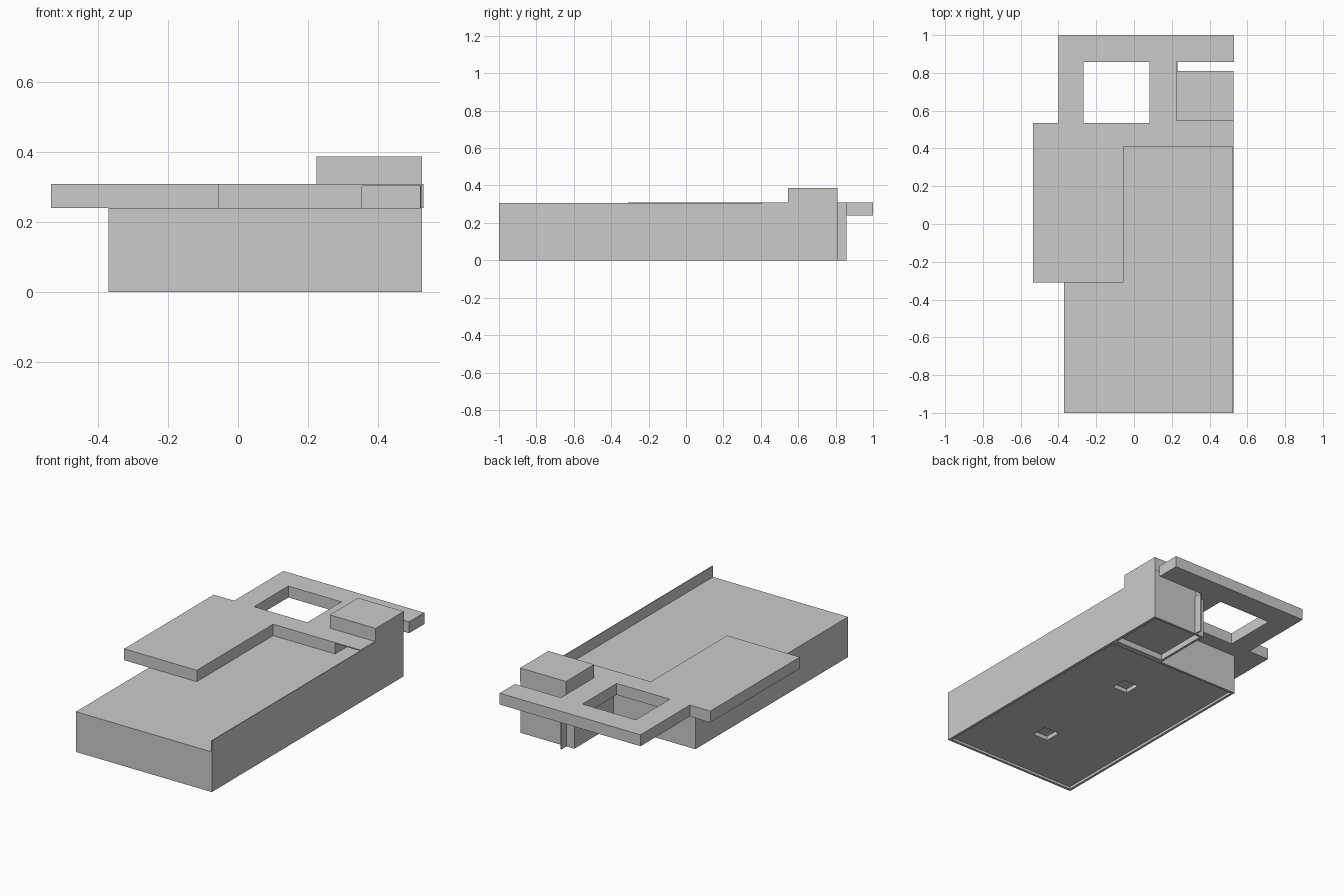
import bpy, bmesh

if "Cube" in bpy.data.objects:
    bpy.data.objects.remove(bpy.data.objects["Cube"])


def prism(name, outline, z0, z1):
    """Extrude a plan outline from z0 up to z1."""
    bm = bmesh.new()
    face = bm.faces.new([bm.verts.new((x, y, z0)) for x, y in outline])
    ext = bmesh.ops.extrude_face_region(bm, geom=[face])
    moved = [g for g in ext["geom"] if isinstance(g, bmesh.types.BMVert)]
    bmesh.ops.translate(bm, vec=(0, 0, z1 - z0), verts=moved)
    bmesh.ops.recalc_face_normals(bm, faces=bm.faces)
    mesh = bpy.data.meshes.new(name)
    bm.to_mesh(mesh)
    bm.free()
    ob = bpy.data.objects.new(name, mesh)
    bpy.context.collection.objects.link(ob)
    return ob


def box(name, x0, x1, y0, y1, z0, z1):
    return prism(name, [(x0, y0), (x1, y0), (x1, y1), (x0, y1)], z0, z1)


def cut(target, cutter):
    mod = target.modifiers.new(cutter.name, "BOOLEAN")
    mod.operation = "DIFFERENCE"
    mod.solver = "EXACT"
    mod.object = cutter
    cutter.hide_render = True
    cutter.hide_set(True)


# Main body with the narrower stair block at the back
body = prism("main_body", [(-.37, -1), (.522, -1), (.522, .81), (.17, .81),
                           (.17, .44), (-.37, .44)], 0, .24)

# Shallow recesses in the underside
cut(body, box("body_recess", -.355, .51, -.985, .425, -.1, .015))
cut(body, box("stair_recess", .185, .51, .46, .795, -.1, .035))
for i, y in enumerate((.08, -.615)):
    cut(body, box(f"underside_pocket_{i + 1}", .08, .18, y - .05, y + .05, -.1, .04))

# Upper slab: terrace, rear strip and rear frame in one outline
slab = prism("upper_slab", [(-.535, -.31), (-.055, -.31), (-.055, .41), (.522, .41),
                            (.522, .81), (.225, .81), (.225, .857), (.53, .857),
                            (.53, 1), (-.4, 1), (-.4, .535), (-.535, .535)], .24, .308)
cut(slab, box("frame_opening", -.268, .083, .535, .857, .1, .5))
cut(slab, box("stair_opening", .355, .521, .3, .78, .2, .302))

# Thin wall along the right side
box("right_wall", .522, .527, -1, .81, 0, .306)

# Raised stair head and the fin behind it
box("stair_head", .225, .527, .545, .811, .305, .387)
box("rear_fin", .222, .23, .805, .857, 0, .24)
